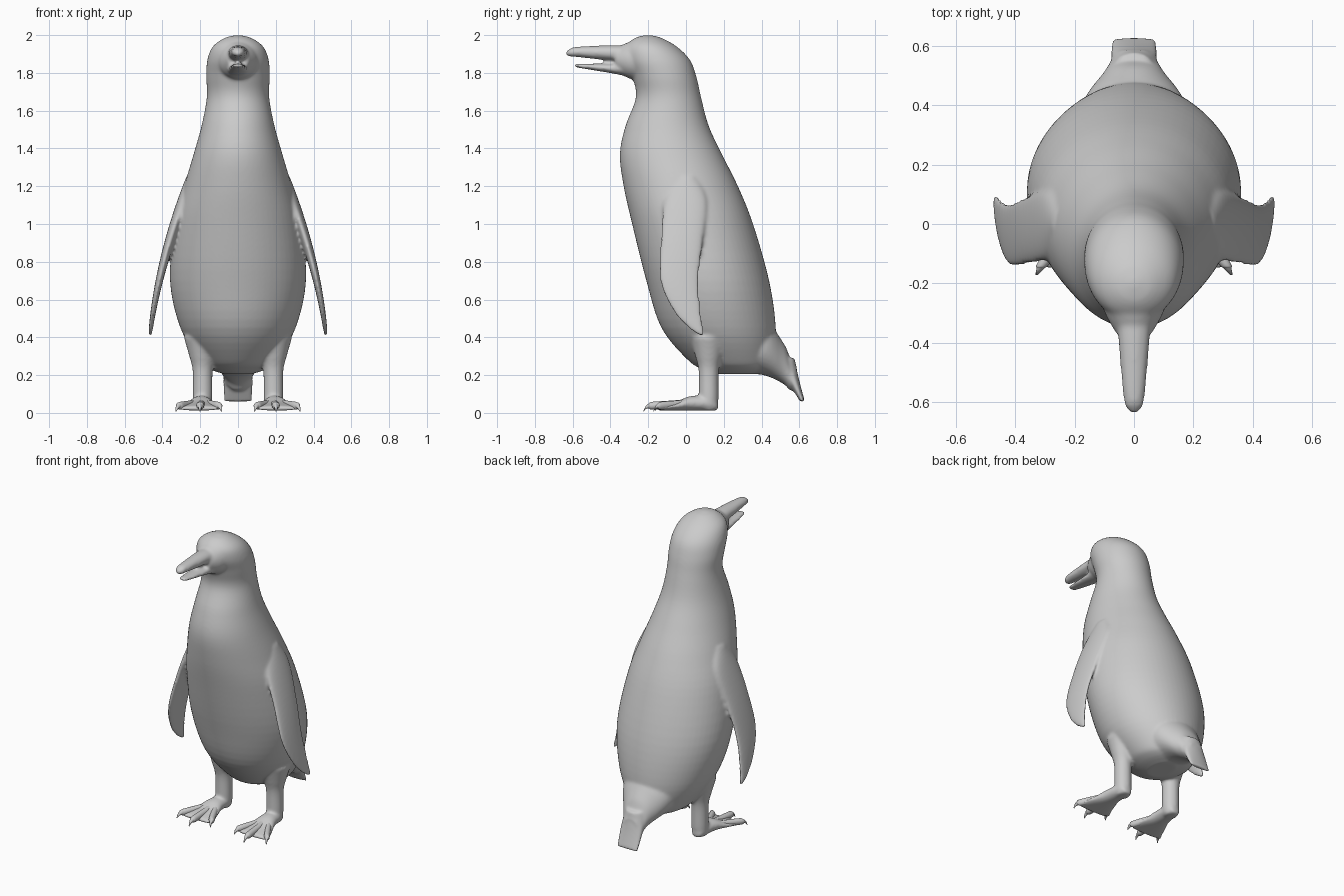
import bpy, bmesh, math
from mathutils import Vector

if "Cube" in bpy.data.objects:
    bpy.data.objects.remove(bpy.data.objects["Cube"])


def spline(rows, steps):
    # Catmull-Rom interpolation of section rows
    rows = [Vector(r) for r in rows]
    out = []
    for i in range(len(rows) - 1):
        p0, p1 = rows[max(i - 1, 0)], rows[i]
        p2, p3 = rows[i + 1], rows[min(i + 2, len(rows) - 1)]
        for s in range(steps):
            t = s / steps
            out.append(0.5 * (2 * p1 + (p2 - p0) * t + (2 * p0 - 5 * p1 + 4 * p2 - p3) * t * t
                              + (3 * p1 - p0 - 3 * p2 + p3) * t ** 3))
    return out + [rows[-1]]


def loft(name, rows, section, n=32, steps=5, mirror=False):
    # section turns a row into centre and two half-axis vectors of an ellipse
    bm = bmesh.new()
    rings = []
    for row in spline(rows, steps):
        c, u, v = (Vector(p) for p in section(*row))
        angles = [2 * math.pi * k / n for k in range(n)]
        rings.append([bm.verts.new(c + u * math.cos(w) + v * math.sin(w)) for w in angles])
    for r, s in zip(rings, rings[1:]):
        for k in range(n):
            bm.faces.new((r[k], r[(k + 1) % n], s[(k + 1) % n], s[k]))
    bm.faces.new(rings[0])
    bm.faces.new(rings[-1])
    if mirror:
        dup = bmesh.ops.duplicate(bm, geom=bm.verts[:] + bm.edges[:] + bm.faces[:])
        for v in dup['geom']:
            if isinstance(v, bmesh.types.BMVert):
                v.co.x *= -1
    bmesh.ops.recalc_face_normals(bm, faces=bm.faces[:])
    for f in bm.faces:
        f.smooth = True
    me = bpy.data.meshes.new(name)
    bm.to_mesh(me)
    bm.free()
    ob = bpy.data.objects.new(name, me)
    bpy.context.collection.objects.link(ob)
    return ob


def level(z, front, back, w, x=0):
    # horizontal section
    return (x, (front + back) / 2, z), (w, 0, 0), (0, (back - front) / 2, 0)


def upright(y, low, top, w, x=0):
    # section facing the front
    return (x, y, (low + top) / 2), (w, 0, 0), (0, 0, (top - low) / 2)


# torso, neck and head: z, front y, back y, half width
body = loft("penguin_body", [
    (.205, .16, .36, .07), (.23, .09, .43, .145), (.28, .01, .46, .205), (.45, -.13, .475, .305),
    (.7, -.21, .44, .36), (1, -.285, .355, .335), (1.2, -.33, .275, .285), (1.37, -.35, .19, .235),
    (1.52, -.32, .12, .193), (1.67, -.265, .08, .165), (1.78, -.285, .055, .168), (1.87, -.322, .02, .162),
    (1.94, -.318, -.05, .133), (1.985, -.27, -.13, .07), (2, -.21, -.19, .01)], level, n=64)

# bill root and the two open mandibles: y, low z, top z, half width
root = loft("bill_root", [(-.2, 1.76, 1.98, .128), (-.3, 1.77, 1.964, .098), (-.375, 1.818, 1.928, .055)], upright)
upper = loft("upper_bill", [(-.28, 1.865, 1.945, .06), (-.4, 1.866, 1.946, .052), (-.58, 1.884, 1.938, .036),
                            (-.62, 1.887, 1.925, .026), (-.637, 1.895, 1.91, .008)], upright)
lower = loft("lower_bill", [(-.28, 1.775, 1.855, .065), (-.4, 1.799, 1.849, .05),
                            (-.57, 1.827, 1.849, .03), (-.592, 1.834, 1.846, .014)], upright)

# rump and tail feathers
rump = loft("rump", [(.2, .215, .445, .19), (.4, .202, .498, .175), (.513, .155, .375, .1),
                     (.555, .117, .283, .075), (.585, .15, .25, .05)], upright)
tail = loft("tail", [(.29, .495, .575, .06), (.17, .54, .6, .08), (.06, .604, .63, .077)], level)


# flippers: z, leading y, trailing y, hanging on a curve away from the body
def flipper_section(z, front, back):
    d = z - .41
    return level(z, front, back, .01 + .035 * d, .466 - .116 * d - .19 * d * d)


flippers = loft("flippers", [(1.25, -.06, .06), (1.12, -.115, .11), (.9, -.135, .088), (.7, -.138, .068),
                             (.55, -.075, .078), (.46, .0, .09), (.41, .072, .098)], flipper_section, mirror=True)

# legs: z, radius
legs = loft("legs", [(.4, .1), (.3, .071), (.22, .053), (.06, .051), (.012, .037)],
            lambda z, r: level(z, .12 - r, .12 + r, r, .187), mirror=True)

# webbed feet: y, half width, height
feet = loft("feet", [(.17, .022, .04), (.14, .045, .07), (.03, .06, .078), (-.05, .088, .048),
                     (-.13, .115, .028), (-.15, .1, .018)],
            lambda y, w, h: upright(y, .012, .012 + h, w, .198 - .0625 * y), mirror=True)

# toes ending in hooked claws: fraction of length, z, radius
toe_rows = [(0, .055, .025), (.4, .046, .021), (.82, .038, .021), (.9, .037, .013), (.96, .027, .008), (1, .009, .003)]
for tip_x, tip_y in ((.088, -.165), (.202, -.225), (.328, -.172)):
    loft("toe", toe_rows, lambda t, z, r: upright(.06 + (tip_y - .06) * t, z - r, z + r, max(r, .002),
                                                  .192 + (tip_x - .192) * t), n=12, mirror=True)

# fuse everything but the toes into one smooth skin
bpy.ops.object.select_all(action='DESELECT')
for ob in (body, root, upper, lower, rump, tail, flippers, legs, feet):
    ob.select_set(True)
bpy.context.view_layer.objects.active = body
bpy.ops.object.join()
rm = body.modifiers.new("fuse", 'REMESH')
rm.mode = 'VOXEL'
rm.voxel_size = .009
rm.use_smooth_shade = True
sm = body.modifiers.new("soften", 'SMOOTH')
sm.factor = .5
sm.iterations = 8
